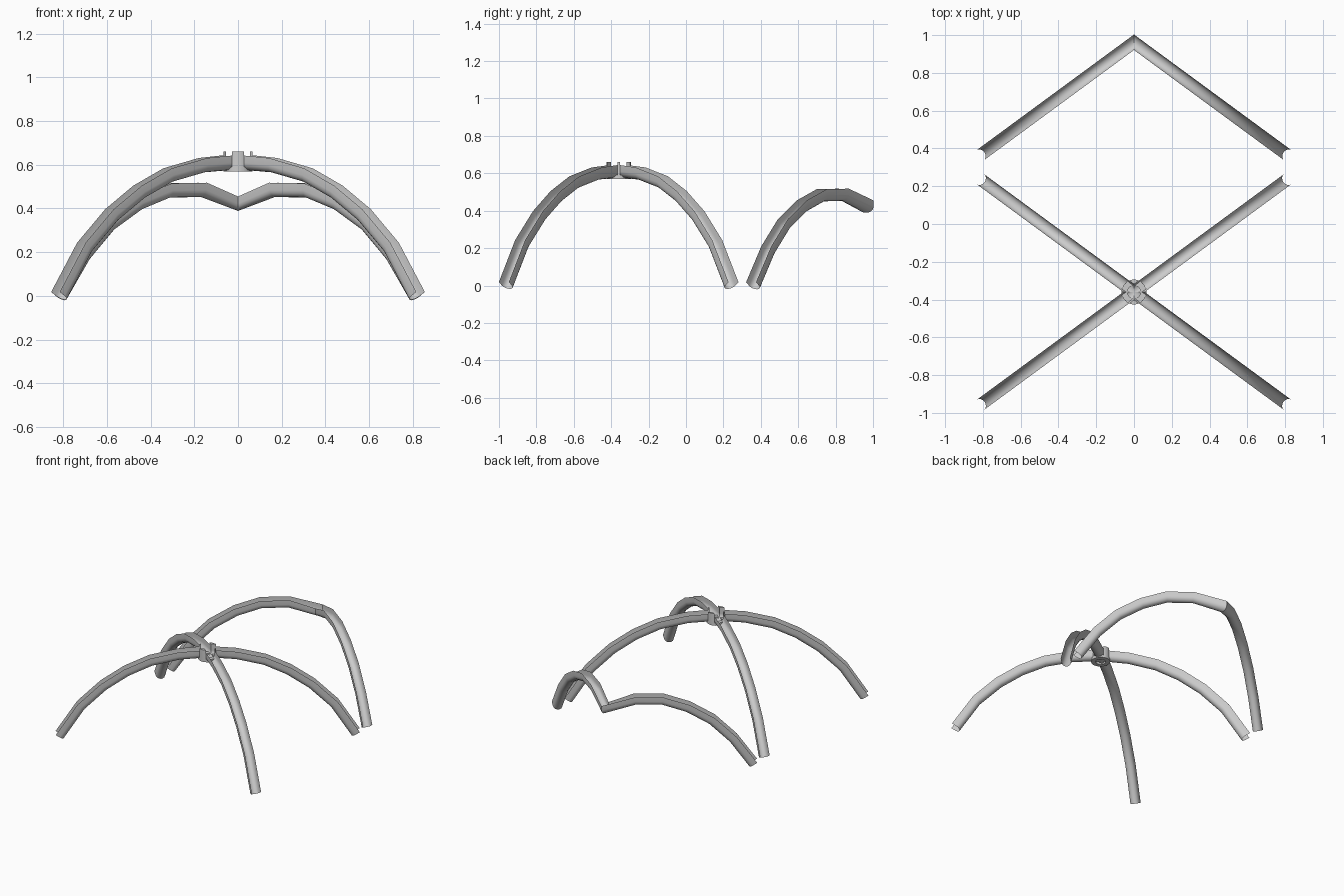
import bpy, bmesh, math

if "Cube" in bpy.data.objects:
    bpy.data.objects.remove(bpy.data.objects["Cube"])

DX, DY = 0.806, 0.592      # horizontal heading of every pole (one quadrant)
W, LIP = 0.033, 0.033      # channel half width, straight lip height
HUB = (0.0, -0.36)
TIP = (0.0, 0.962)


def make_object(name, verts, faces, smooth=True):
    me = bpy.data.meshes.new(name)
    me.from_pydata(verts, [], faces)
    me.update()
    ob = bpy.data.objects.new(name, me)
    bpy.context.collection.objects.link(ob)
    if smooth:
        bpy.ops.object.select_all(action='DESELECT')
        ob.select_set(True)
        bpy.context.view_layer.objects.active = ob
        bpy.ops.object.shade_smooth_by_angle(angle=math.radians(28))
    return ob


# U-shaped cross-section: (sideways, depth below the lip edge)
section = [(W, 0.0)]
section += [(W * math.cos(a), LIP + W * math.sin(a))
            for a in [math.pi * i / 8 for i in range(9)]]
section += [(-W, 0.0)]


def channel_pole(name, origin, sx, sy, path, crossing):
    """Sweep the U section along (distance, height) path, mitred at its start."""
    verts, faces = [], []
    n, m = len(path), len(section)
    for i, (s, z) in enumerate(path):
        a, b = path[max(i - 1, 0)], path[min(i + 1, n - 1)]
        ts, tz = b[0] - a[0], b[1] - a[1]
        if i == 0:
            ts, tz = 1.0, 0.0
        ln = math.hypot(ts, tz)
        ts, tz = ts / ln, tz / ln
        for w, d in section:
            r, h = s + tz * d, z - ts * d
            if i == 0:
                r = -w * DX / DY if (crossing and w < 0) else w * DY / DX
            x, y = r * DX - w * DY, r * DY + w * DX
            verts.append((origin[0] + sx * x, origin[1] + sy * y, h))
    for i in range(n - 1):
        for j in range(m - 1):
            f = [i * m + j, (i + 1) * m + j, (i + 1) * m + j + 1, i * m + j + 1]
            faces.append(f if sx * sy > 0 else f[::-1])
    return make_object(name, verts, faces)


# Four arched legs meeting at the hub
leg_path = [(0, 0.645), (0.2, 0.631), (0.4, 0.584), (0.57, 0.505),
            (0.73, 0.397), (0.89, 0.243), (1.037, 0.018)]
for sx, side in ((1, "right"), (-1, "left")):
    for sy, end in ((1, "back"), (-1, "front")):
        channel_pole(f"{end}_{side}_leg", HUB, sx, sy, leg_path, True)

# Two brow poles meeting in a dip at the back
brow_path = [(0, 0.455), (0.2, 0.518), (0.4, 0.515), (0.58, 0.455),
             (0.75, 0.355), (0.9, 0.21), (1.037, 0.018)]
for sx, side in ((1, "right"), (-1, "left")):
    channel_pole(f"brow_pole_{side}", TIP, sx, -1, brow_path, False)

# Hub: four upright wedges between the legs
R, Z0, Z1 = 0.066, 0.57, 0.66
half = math.asin(W / R)
lean = math.atan2(DY, DX)
for k, label in enumerate(("right", "back", "left", "front")):
    mid = k * math.pi / 2
    gap = lean if k % 2 == 0 else math.pi / 2 - lean
    tip_r, open_a = W / math.sin(gap), gap - half
    outline = [(tip_r * math.cos(mid), tip_r * math.sin(mid))]
    outline += [(R * math.cos(mid + open_a * t / 4), R * math.sin(mid + open_a * t / 4))
                for t in range(-4, 5)]
    c = len(outline)
    verts = [(HUB[0] + x, HUB[1] + y, z) for z in (Z0, Z1) for x, y in outline]
    faces = [list(range(c))[::-1], list(range(c, 2 * c))]
    faces += [[i, (i + 1) % c, c + (i + 1) % c, c + i] for i in range(c)]
    make_object(f"hub_wedge_{label}", verts, faces)

# Hub: ring under the legs
N = 24
loops = [(R, Z0), (R, 0.59), (0.035, 0.59), (0.035, Z0)]
verts = [(HUB[0] + r * math.cos(2 * math.pi * i / N),
          HUB[1] + r * math.sin(2 * math.pi * i / N), z)
         for r, z in loops for i in range(N)]
faces = [[l * N + i, l * N + (i + 1) % N,
          (l + 1) % 4 * N + (i + 1) % N, (l + 1) % 4 * N + i]
         for l in range(4) for i in range(N)]
make_object("hub_base_ring", verts, faces)
